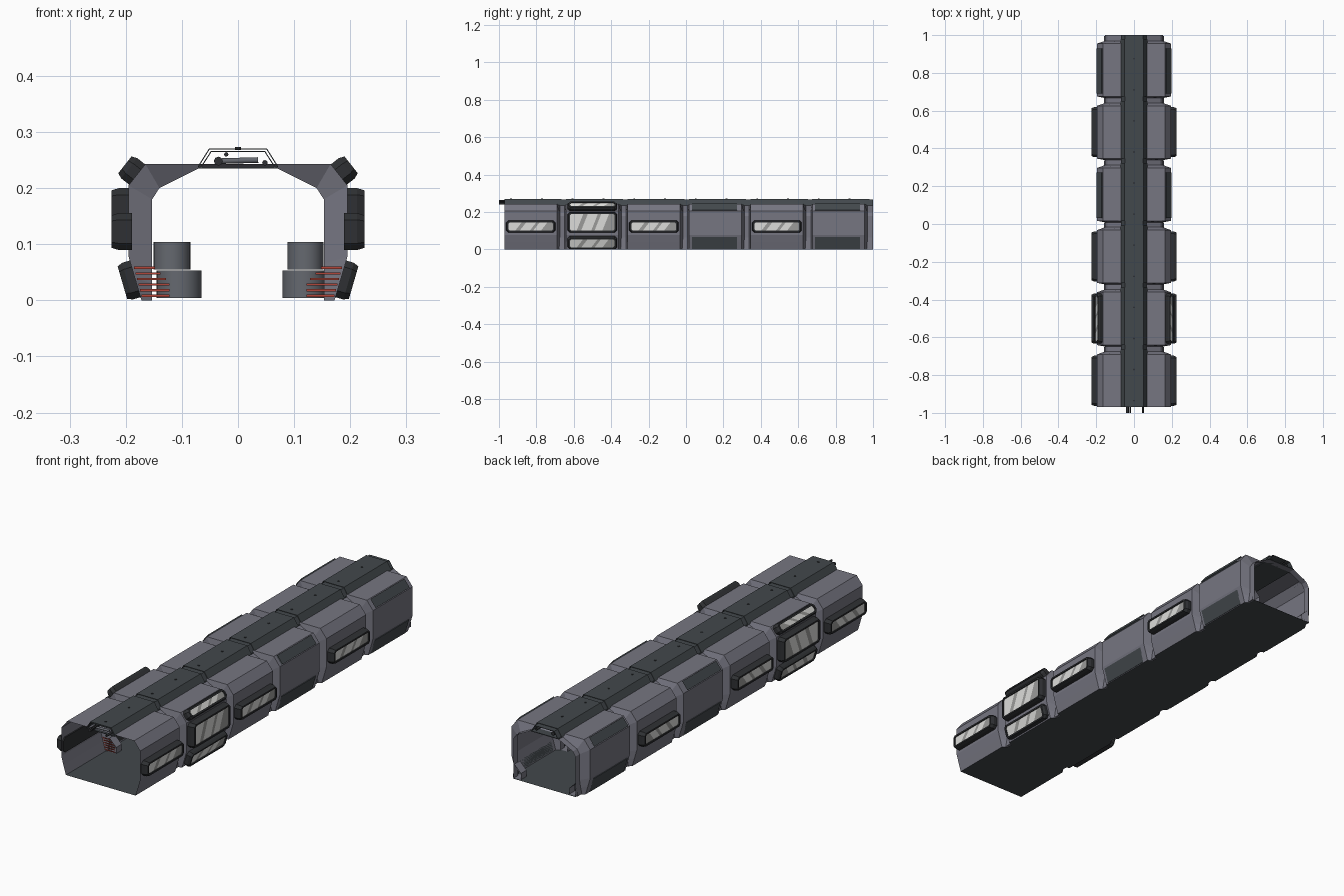
import bpy, bmesh, math
from mathutils import Vector, Matrix

if "Cube" in bpy.data.objects:
    bpy.data.objects.remove(bpy.data.objects["Cube"])


def mat(name, r, g, b):
    m = bpy.data.materials.new(name)
    m.diffuse_color = (r, g, b, 1)
    m.use_nodes = True
    m.node_tree.nodes["Principled BSDF"].inputs["Base Color"].default_value = m.diffuse_color
    return m


HULL = mat("hull grey", 0.18, 0.18, 0.22)
DARK = mat("charcoal", 0.055, 0.065, 0.072)
FRAME = mat("frame black", 0.028, 0.03, 0.033)
PALE = mat("pane pale", 0.72, 0.72, 0.70)
MID = mat("pane grey", 0.33, 0.33, 0.32)
RED = mat("warning red", 0.45, 0.06, 0.04)
METAL = mat("barrel grey", 0.13, 0.14, 0.16)


def make(name, verts, faces, mats, idx=None, fix=True):
    me = bpy.data.meshes.new(name)
    me.from_pydata([tuple(v) for v in verts], [], faces)
    for m in mats:
        me.materials.append(m)
    if idx:
        for p, i in zip(me.polygons, idx):
            p.material_index = i
    if fix:
        bm = bmesh.new()
        bm.from_mesh(me)
        bmesh.ops.recalc_face_normals(bm, faces=bm.faces)
        bm.to_mesh(me)
        bm.free()
    ob = bpy.data.objects.new(name, me)
    bpy.context.collection.objects.link(ob)
    return ob


def box(name, x0, x1, y0, y1, z0, z1, m):
    v = [(x, y, z) for x in (x0, x1) for y in (y0, y1) for z in (z0, z1)]
    f = [(0, 1, 3, 2), (4, 6, 7, 5), (0, 4, 5, 1), (2, 3, 7, 6), (0, 2, 6, 4), (1, 5, 7, 3)]
    return make(name, v, f, [m])


def cylinder(name, p0, p1, r, m, n=12):
    p0, p1 = Vector(p0), Vector(p1)
    rot = (p1 - p0).to_track_quat('Z', 'Y')
    v = []
    for p in (p0, p1):
        for k in range(n):
            a = 2 * math.pi * k / n
            v.append(p + rot @ Vector((r * math.cos(a), r * math.sin(a), 0)))
    f = [(k, (k + 1) % n, n + (k + 1) % n, n + k) for k in range(n)]
    f += [tuple(range(n)), tuple(range(n, 2 * n))]
    ob = make(name, v, f, [m])
    for p in ob.data.polygons:
        p.use_smooth = len(p.vertices) == 4
    return ob


def loft(name, rings, m, floor=None, closed=True):
    """Sheet through a list of (y, [(x, z), ...]) sections."""
    n = len(rings[0][1])
    v = [(x, y, z) for y, pts in rings for x, z in pts]
    f, idx = [], []
    for j in range(len(rings) - 1):
        for k in range(n if closed else n - 1):
            k2 = (k + 1) % n
            f.append((j * n + k, j * n + k2, (j + 1) * n + k2, (j + 1) * n + k))
            idx.append(1 if floor and k == n - 1 else 0)
    return make(name, v, f, [m] + ([floor] if floor else []), idx)


def mirrored(half):
    """Right half from top to bottom -> full section starting bottom left."""
    return [(-x, z) for x, z in reversed(half)] + half


LEN, PITCH, Y0 = 0.28, 0.329, -0.97
FULL = mirrored([(0.07, 0.243), (0.165, 0.243), (0.195, 0.205), (0.195, 0.078), (0.184, 0.04), (0.172, 0)])
NARROW = mirrored([(0.07, 0.235), (0.14, 0.2), (0.153, 0.18), (0.153, 0.065), (0.153, 0.03), (0.153, 0)])

# hull sections with recessed joints; bottom faces form the floor
rings = []
for i in range(6):
    a = Y0 + i * PITCH
    b = a + LEN
    rings += [(a, FULL), (b, FULL), (b + 0.015, NARROW)]
    rings.append((a + PITCH - 0.008 if i < 5 else 1.0, NARROW))
loft("corridor_hull", rings, HULL, DARK)


def outline(la, lu, c):
    return [(-la + c, -lu), (la - c, -lu), (la, -lu + c), (la, lu - c),
            (la - c, lu), (-la + c, lu), (-la, lu - c), (-la, -lu + c)]


def window(name, s, yc, x, z, nx, nz, height, depth, length=0.265):
    """Raised frame with recessed streaked pane, on side s."""
    nrm = Vector((nx, 0, nz)).normalized()
    up = Vector((-nrm.z, 0, nrm.x))

    def place(a, u, n):
        p = Vector((x, yc, z)) + Vector((0, a, 0)) + up * u + nrm * n
        return Vector((p.x * s, p.y, p.z))
    la, lu = length / 2, height / 2
    levels = [(la, lu, 0.012, -0.004), (la, lu, 0.012, depth * 0.6),
              (la - 0.006, lu - 0.004, 0.010, depth),
              (la - 0.014, lu - 0.011, 0.006, depth), (la - 0.014, lu - 0.011, 0.006, depth - 0.006)]
    v, f = [], []
    for a, u, c, n in levels:
        v += [place(p, q, n) for p, q in outline(a, u, c)]
    for j in range(4):
        for k in range(8):
            k2 = (k + 1) % 8
            f.append((j * 8 + k, j * 8 + k2, j * 8 + 8 + k2, j * 8 + 8 + k))
    f.append(tuple(range(8)))
    make(name + "_frame", v, f, [FRAME])
    # slanted pale and grey reflections
    pa, pu = la - 0.013, lu - 0.010
    cuts = [-1, -0.55, -0.35, 0.1, 0.25, 0.6, 1]
    v, f = [], []
    for c in cuts:
        skew = 0.0 if abs(c) == 1 else 0.15
        v += [place((c - skew) * pa, -pu, depth - 0.005), place((c + skew) * pa, pu, depth - 0.005)]
    for k in range(len(cuts) - 1):
        q = (2 * k, 2 * k + 2, 2 * k + 3, 2 * k + 1)
        f.append(q if s > 0 else q[::-1])
    make(name + "_pane", v, f, [PALE, MID], [k % 2 for k in range(len(f))], fix=False)


def chamfer_plate(name, s, y0, y1, p, q, off):
    """Thin dark plate lying on a sloped hull face."""
    p, q = Vector(p), Vector(q)
    d = (q - p).normalized()
    n = Vector((-d.y, d.x)) * off
    sec = [p + d * 0.003, q - d * 0.003]
    sec = sec + [sec[1] + n, sec[0] + n]
    loft(name, [(y, [(c.x * s, c.y) for c in sec]) for y in (y0, y1)], DARK)


for s, side in ((1, "right"), (-1, "left")):
    for i in range(6):
        yc = Y0 + i * PITCH + LEN / 2
        tag = f"{side}_{i + 1}"
        if i in (0, 2, 4):
            window("slot_window_" + tag, s, yc, 0.193, 0.1225, 1, 0, 0.066, 0.032)
        elif i == 1:
            window("large_window_" + tag, s, yc, 0.193, 0.145, 1, 0, 0.11, 0.032)
            window("upper_window_" + tag, s, yc, 0.182, 0.226, 0.785, 0.62, 0.046, 0.025)
            window("lower_window_" + tag, s, yc, 0.184, 0.038, 0.96, -0.28, 0.068, 0.023)
        else:
            # plain bays carry dark plates on the sloped faces
            chamfer_plate("upper_plate_" + tag, s, yc - 0.125, yc + 0.115,
                          (0.195, 0.205), (0.165, 0.243), -0.006)
            chamfer_plate("lower_plate_" + tag, s, yc - 0.125, yc + 0.115,
                          (0.172, 0.0), (0.193, 0.07), -0.003)
        # inner foot wedge at each joint
        yj = Y0 + i * PITCH + LEN
        wedge = [(0.16 * s, 0.002), (0.12 * s, 0.002), (0.12 * s, 0.03), (0.153 * s, 0.063)]
        w = loft("foot_wedge_" + tag, [(yj, wedge), (yj + 0.04, wedge)], HULL)
        if i in (0, 2, 3):
            for k in range(6):
                z = 0.006 + k * 0.01
                xi = 0.122 + max(0, z - 0.03)
                xs = sorted((xi * s, (0.170 + z * 0.28) * s))
                box(f"warning_stripe_{tag}_{k}", xs[0], xs[1], yj - 0.003, yj - 0.001, z, z + 0.004, RED)

# roof spine: cover panels over a continuous lower channel
def spine(name, y0, y1, w, top, z):
    pts = [(-w, z), (-top[0], top[1]), (top[0], top[1]), (w, z)]
    ob = loft(name, [(y0, pts), (y1, pts)], DARK, closed=False)
    md = ob.modifiers.new("thickness", 'SOLIDIFY')
    md.thickness = 0.002
    md.offset = 0


spine("spine_channel", -0.97, 1.0, 0.066, (0.048, 0.265), 0.237)
box("spine_base", -0.07, 0.07, -0.97, 1.0, 0.235, 0.238, DARK)
for i in range(6):
    a = Y0 + i * PITCH
    spine(f"spine_cover_{i + 1}", a, a + 0.305, 0.071, (0.051, 0.27), 0.238)
    for y in (a + 0.035, a + 0.2):
        cylinder(f"spine_bolt_{i + 1}", (0, y, 0.268), (0, y, 0.273), 0.005, FRAME, 8)

# pipes inside the spine
for x, z, r in ((-0.035, 0.248, 0.008), (-0.021, 0.260, 0.004), (0.048, 0.245, 0.005)):
    cylinder("spine_pipe", (x, -1.0, z), (x, 0.99, z), r, FRAME, 8)
cylinder("cross_pipe", (-0.035, -0.96, 0.248), (0.036, -0.96, 0.250), 0.005, METAL, 8)

# barrels standing inside along the walls
for x, y, z, r in ((-0.118, 0.12, 0.055, 0.033), (-0.105, 0.12, 0.004, 0.04),
                   (0.120, 0.2, 0.055, 0.032), (0.118, 0.2, 0.004, 0.039)):
    cylinder("barrel", (x, y, z), (x, y, z + 0.049), r, METAL, 20)
